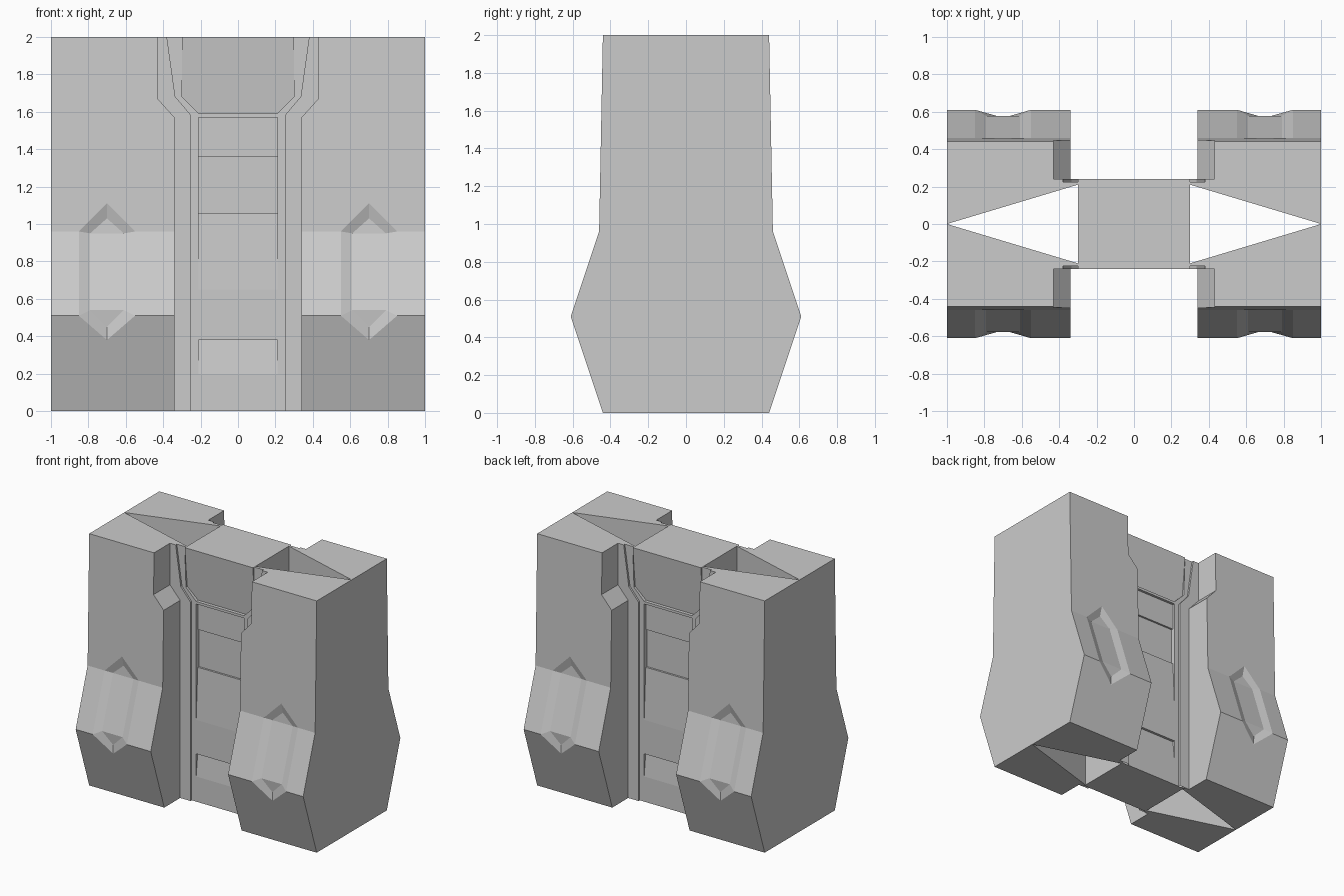
import bpy, bmesh
from mathutils import Vector

if "Cube" in bpy.data.objects:
    bpy.data.objects.remove(bpy.data.objects["Cube"])

FRONT, RIGHT, UP, DOWN, LEFT = (0, -1, 0), (1, 0, 0), (0, 0, 1), (0, 0, -1), (-1, 0, 0)
PROFILE = [(0.0, 0.44), (0.51, 0.61), (0.96, 0.46), (2.0, 0.44)]  # z, depth from centre


def depth(z):
    for (z0, d0), (z1, d1) in zip(PROFILE, PROFILE[1:]):
        if z <= z1:
            return d0 + (d1 - d0) * (z - z0) / (z1 - z0)


def make(name, faces):
    """Build one front-right quarter from (points, facing) pairs, then mirror it."""
    bm = bmesh.new()
    for pts, facing in faces:
        f = bm.faces.new([bm.verts.new((x, -d, z)) for x, d, z in pts])
        f.normal_update()
        if f.normal.dot(Vector(facing)) < 0:
            f.normal_flip()
    bmesh.ops.remove_doubles(bm, verts=bm.verts, dist=0.0005)
    me = bpy.data.meshes.new(name)
    bm.to_mesh(me)
    bm.free()
    ob = bpy.data.objects.new(name, me)
    bpy.context.collection.objects.link(ob)
    mod = ob.modifiers.new("Mirror", 'MIRROR')
    mod.use_axis = (True, True, False)
    mod.merge_threshold = 0.0005
    return ob


def on_front(pts):
    return [(x, depth(z), z) for x, z in pts]


def flat(pts, d):
    return [(x, d, z) for x, z in pts]


# Frame outlines in x, z, from the tower edge towards the middle
EDGE = [(0.34, 0), (0.34, 1.57), (0.43, 1.67), (0.43, 2)]
RIB = [(0.25, 0), (0.25, 1.58), (0.335, 1.68), (0.38, 2)]
INNER = [(0.21, 0), (0.21, 1.59), (0.3, 1.68), (0.3, 2)]
WALL, GROOVE = 0.24, 0.225

# Tower front with a six-sided recess on the flare
cx, w, wi = 0.7, 0.15, 0.09
outer = on_front([(cx, 1.11), (cx + w, 0.96), (cx + w, 0.51), (cx, 0.38),
                  (cx - w, 0.51), (cx - w, 0.96)])
inner = [(x, depth(z) - 0.022, z) for x, z in
         [(cx, 1.03), (cx + wi, 0.95), (cx + wi, 0.54), (cx, 0.45),
          (cx - wi, 0.54), (cx - wi, 0.95)]]
o, n = outer, inner
tower = [
    (on_front([(0.34, 0), (1, 0), (1, 0.51)]) + [o[2], o[3], o[4]] + on_front([(0.34, 0.51)]), FRONT),
    (on_front([(1, 0.51), (1, 0.96)]) + [o[1], o[2]], FRONT),
    (on_front([(0.34, 0.96), (0.34, 0.51)]) + [o[4], o[5]], FRONT),
    (on_front([(1, 2), (1, 0.96)]) + [o[1], o[0], o[5]] + on_front([(0.34, 0.96)] + EDGE[1:]), FRONT),
    ([n[0], n[1], n[5]], FRONT), ([n[1], n[2], n[4], n[5]], FRONT), ([n[2], n[3], n[4]], FRONT),
]
for i in range(6):
    j = (i + 1) % 6
    tower.append(([o[i], o[j], n[j], n[i]], FRONT))
# Tower outer end and inner sides
tower.append(([(1, d, z) for z, d in PROFILE] + [(1, 0, 2), (1, 0, 0)], RIGHT))
tower.append(([(0.34, depth(z), z) for z in (0, 0.51, 0.96, 1.57)]
              + [(0.34, WALL, 1.57), (0.34, WALL, 0)], LEFT))
for (x0, z0), (x1, z1) in zip(EDGE[1:], EDGE[2:]):
    tower.append(([(x0, depth(z0), z0), (x1, depth(z1), z1), (x1, WALL, z1), (x0, WALL, z0)], LEFT))
# Top and bottom, cut by the triangular shaft
for k, z, facing in ((-1, 2, UP), (0, 0, DOWN)):
    e, r, q = EDGE[k][0], RIB[k][0], INNER[-1][0] if k else 0.25
    edge = [(1, 0), (0.3, 0.21), (0.3, GROOVE)]
    if k:
        edge.append((r, GROOVE))
        edge.append((r, WALL))
    else:
        edge.append((0.3, WALL))
    edge += [(e, WALL), (e, 0.44), (1, 0.44)]
    tower.append(([(x, d, z) for x, d in edge], facing))
make("tower", tower)

# Triangular shaft walls
make("shaft", [
    ([(0.3, 0, 0), (0.3, 0.21, 0), (0.3, 0.21, 2), (0.3, 0, 2)], RIGHT),
    ([(1, 0, 0), (0.3, 0.21, 0), (0.3, 0.21, 2), (1, 0, 2)], (0.3, 1, 0)),
])

# Frame band and the shallow groove inside it
frame = []
for i in range(3):
    a, b, c = EDGE[i:i + 2], RIB[i:i + 2], INNER[i:i + 2]
    frame.append((flat([a[0], a[1], b[1], b[0]], WALL), FRONT))
    frame.append((flat([b[0], b[1], c[1], c[0]], GROOVE), FRONT))
    frame.append((flat(b, WALL) + flat(b[::-1], GROOVE), LEFT))
frame.append((flat([(0, 1.57), (0.21, 1.57), (0.21, 1.59), (0, 1.59)], GROOVE), FRONT))
make("frame", frame)

# Upper panel, leaning inwards towards its sill
lean = [(x, 0.24 - 0.1 * (2 - z), z) for x, z in INNER[1:]]
upper = [(lean + [(0, 0.24, 2), (0, lean[0][1], 1.59)], FRONT),
         ([lean[0], (0, lean[0][1], 1.59), (0, GROOVE, 1.59), (0.21, GROOVE, 1.59)], UP)]
for p, q in zip(lean, lean[1:]):
    upper.append(([p, q, (q[0], GROOVE, q[2]), (p[0], GROOVE, p[2])], LEFT))
upper.append(([(0, 0, 2), (0.3, 0, 2), (0.3, 0.24, 2), (0, 0.24, 2)], UP))
make("upper_panel", upper)

# Lower panel, stepped and sloped (z, depth)
steps = [(1.57, 0.225), (1.57, 0.205), (1.36, 0.205), (1.36, 0.19), (1.06, 0.19), (1.06, 0.205),
         (0.65, 0.225), (0.38, 0.225), (0.38, 0.205), (0.2, 0.225), (0, 0.225)]
lower = []
for (z0, d0), (z1, d1) in zip(steps, steps[1:]):
    facing = FRONT if z0 != z1 else (UP if d1 > d0 else DOWN)
    lower.append(([(0, d0, z0), (0.21, d0, z0), (0.21, d1, z1), (0, d1, z1)], facing))
    side = [(0.21, d, z) for d, z in ((d0, z0), (d1, z1)) if d < GROOVE]
    if side and z0 != z1:
        pts = [(0.21, d0, z0), (0.21, d1, z1)]
        pts += [(0.21, GROOVE, z) for d, z in ((d1, z1), (d0, z0)) if d < GROOVE]
        lower.append((pts, LEFT))
lower.append(([(0, 0, 0), (0.3, 0, 0), (0.3, GROOVE, 0), (0, GROOVE, 0)], DOWN))
make("lower_panel", lower)
